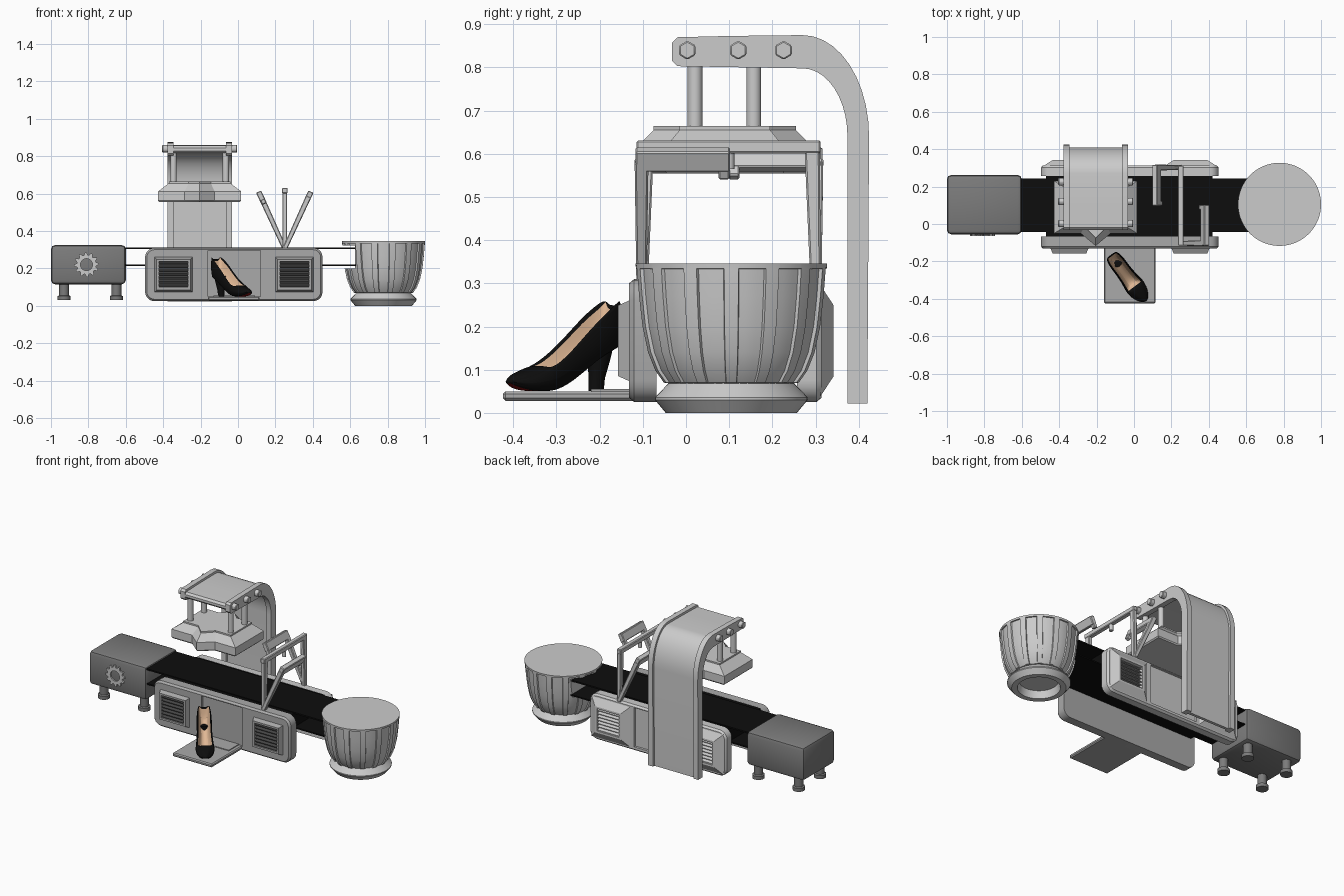
import bpy, bmesh, math
from mathutils import Vector
from math import sin, cos, pi, radians

if "Cube" in bpy.data.objects:
    bpy.data.objects.remove(bpy.data.objects["Cube"])


def mat(name, r, g, b):
    m = bpy.data.materials.new(name)
    m.diffuse_color = (r, g, b, 1)
    m.use_nodes = True
    m.node_tree.nodes["Principled BSDF"].inputs["Base Color"].default_value = m.diffuse_color
    return m


BLACK = mat("black", .004, .004, .004)
DARK = mat("dark_grey", .2, .2, .2)
MID = mat("mid_grey", .4, .4, .4)
VENT = mat("vent_dark", .06, .06, .06)
RED = mat("red", .25, .005, .005)
TAN = mat("tan", .75, .48, .3)


def loft(name, rings, m=None, loop=False, caps=True, bevel=0, segs=2):
    """Bridge equal-length vertex rings into one mesh object."""
    bm = bmesh.new()
    vs = [[bm.verts.new(p) for p in r] for r in rings]
    n = len(vs[0])
    for a, b in zip(vs, vs[1:] + (vs[:1] if loop else [])):
        for i in range(n):
            bm.faces.new((a[i], a[(i + 1) % n], b[(i + 1) % n], b[i]))
    if caps and not loop:
        bm.faces.new(vs[0])
        bm.faces.new(vs[-1])
    bmesh.ops.recalc_face_normals(bm, faces=bm.faces)
    if bevel:
        bmesh.ops.bevel(bm, geom=bm.edges[:], offset=bevel, segments=segs, affect='EDGES', profile=.5)
    me = bpy.data.meshes.new(name)
    bm.to_mesh(me)
    bm.free()
    ob = bpy.data.objects.new(name, me)
    bpy.context.collection.objects.link(ob)
    if m:
        me.materials.append(m)
    return ob


def rect(x0, x1, y0, y1):
    return [(x0, y0), (x1, y0), (x1, y1), (x0, y1)]


def box(name, x0, x1, y0, y1, z0, z1, m=None, bevel=0, segs=2):
    return loft(name, [[(x, y, z) for x, y in rect(x0, x1, y0, y1)] for z in (z0, z1)], m, bevel=bevel, segs=segs)


def circle(r, n, a0=0):
    return [(r * cos(a0 + 2 * pi * i / n), r * sin(a0 + 2 * pi * i / n)) for i in range(n)]


def lathe(name, x, y, prof, n=32, m=None):
    return loft(name, [[(x + a, y + b, z) for a, b in circle(r, n)] for r, z in prof], m)


def beam(name, p, q, w0, d0, w1=None, d1=None):
    """Rectangular bar from p to q."""
    p, q = Vector(p), Vector(q)
    rot = (q - p).to_track_quat('Z', 'Y')
    return loft(name, [[c + rot @ Vector((sx * w / 2, sy * d / 2, 0)) for sx, sy in rect(-1, 1, -1, 1)]
                       for c, w, d in ((p, w0, d0), (q, w1 or w0, d1 or d0))], bevel=.004, segs=1)


def cut(ob, cutter):
    mod = ob.modifiers.new("cut", 'BOOLEAN')
    mod.operation, mod.object, mod.solver = 'DIFFERENCE', cutter, 'EXACT'
    bpy.context.view_layer.objects.active = ob
    bpy.ops.object.modifier_apply(modifier=mod.name)
    bpy.data.objects.remove(cutter)


# motor box with feet and gear
box("motor_box", -1, -.6, -.055, .262, .115, .325, DARK, .022)
for x in (-.93, -.65):
    for y in (0, .21):
        lathe("motor_foot", x, y, [(.035, .03), (.035, .052), (.026, .056), (.026, .125)], 20, DARK)
gear = [.066 if i % 4 < 2 else .052 for i in range(48)]
unit = circle(1, 48)
loft("gear", [[(-.81 + x * (g if big else .032), y0, .22 + z * (g if big else .032)) for (x, z), g in zip(unit, gear)]
              for big, y0 in ((1, -.05), (1, -.064), (0, -.064), (0, -.05))], loop=True)

# belt strands and the bed between the side panels
box("belt_top", -.62, .63, -.042, .243, .304, .313, BLACK)
box("belt_bottom", -.62, .63, -.042, .243, .213, .221, BLACK)
box("belt_bed", -.47, .42, -.068, .257, .214, .309, BLACK)


# side panels, each with a pocket and two vents
def rounded(x0, x1, z0, z1, r):
    return [(cx + r * cos(a), cz + r * sin(a)) for cx, cz, q in
            ((x1 - r, z1 - r, 0), (x0 + r, z1 - r, 1), (x0 + r, z0 + r, 2), (x1 - r, z0 + r, 3))
            for a in [(q + k / 5) * pi / 2 for k in range(6)]]


def panel(name, inner, outer, s, pocket, vent, m):
    edge = outer - s * .012
    ob = loft(name, [[(x, y, z) for x, z in rounded(-.497 + i, .452 - i, .025 + i, .31 - i, .05 - i)]
                     for y, i in ((inner, 0), (edge, 0), (outer, .01))], m)
    ys = sorted((outer - s * .014, outer + s * .05))
    cut(ob, box("cutter", pocket[0], pocket[1], *ys, .05, .295))
    base, top, depth = vent
    for cx in (-.345, .302):
        prof = [(base, -.002), (top, depth), (top - .012, depth), (top - .014, .001)]
        loft("vent_frame", [[(cx + h * a, outer + s * d, .167 + (h - .008) * b) for a, b in rect(-1, 1, -1, 1)]
                            for h, d in prof], m, loop=True)
        h = top - .012
        ys = sorted((outer - s * .002, outer + s * .003))
        box("vent_back", cx - h, cx + h, *ys, .167 - h, .167 + h, VENT)
        for k in range(7):
            z = .167 + (k - 3) * h / 3.8
            ys = (outer, outer + s * depth * .8)
            loft("vent_slat", [[(x, ys[0], z), (x, ys[1], z - .007), (x, ys[1], z - .003), (x, ys[0], z + .006)]
                               for x in (cx - h, cx + h)], VENT if s < 0 else None)


panel("front_panel", -.068, -.132, -1, (-.16, .12), (.102, .09, .025), MID)
panel("back_panel", .257, .314, 1, (-.19, .14), (.136, .09, .028), None)

# display tray
box("tray", -.16, .115, -.424, -.1, .028, .05, MID, .006, 1)
box("tray_step", -.13, .09, -.22, -.12, .045, .055, MID)

# ribbed bowl with belt slot
CX, CY = .778, .105
pts = [(2 * pi * k / 14 + a, f) for k in range(14)
       for a, f in ((-.085, 0), (-.075, 1), (0, 1), (.075, 1), (.085, 0), (.16, 0), (.225, 0), (.29, 0))]
prof = [(.143, .068, 0), (.15, .07, 1), (.17, .098, 1), (.187, .14, 1), (.2, .2, 1), (.208, .27, 1),
        (.213, .333, 1), (.221, .334, 0), (.222, .346, 0)]
bowl = loft("bowl", [[(CX + (r + .008 * f * k) * cos(a), CY + (r + .008 * f * k) * sin(a), z) for a, f in pts]
                     for r, z, k in prof])
cut(bowl, box("cutter", .5, .625, -.05, .255, .2, .322))
lathe("bowl_base", CX, CY, [(.11, .045), (.12, 0), (.152, 0), (.177, .03), (.177, .036), (.142, .072)], 48)


# overhead arm: two flanges with a thinner web between
def arm_profile(i):
    arc = [k * pi / 20 for k in range(11)]
    outer = [(.27 + (.154 - i) * sin(a), .64 + (.235 - i) * cos(a)) for a in arc]
    inner = [(.27 + (.104 + i) * cos(a), .64 + (.158 + i) * sin(a)) for a in arc]
    return ([(-.02, .87 - i), (.1, .873 - i)] + outer + [(.42 - i, .022), (.374 + i, .022)] + inner
            + [(-.02, .803 + i), (-.032, .815 + i), (-.032, .858 - i)])


def arm_part(name, x0, x1, i):
    loft(name, [[(x, y, z) for y, z in arm_profile(i)] for x in (x0, x1)])


arm_part("arm_flange_left", -.378, -.345, 0)
arm_part("arm_flange_right", -.065, -.032, 0)
arm_part("arm_web", -.35, -.06, .014)
for y in (.003, .121, .226):
    for x0, x1 in ((-.405, -.37), (-.04, -.005)):
        loft("hex_bolt", [[(x, y + a, .84 + b) for a, b in circle(.022, 6, pi / 6)] for x in (x0, x1)],
             bevel=.003, segs=1)

# press head with wedge on front and back, hung on four pistons
def head_ring(w, d, t, b, z):
    half = [(-w, -d), (-b, -d), (0, -t), (b, -d), (w, -d)]
    return [(-.205 + x, .09 + y, z) for x, y in half + [(-x, -y) for x, y in half]]


loft("press_head", [head_ring(.215, .135, .2, .075, .555), head_ring(.222, .14, .207, .08, .562),
                    head_ring(.222, .14, .207, .08, .612), head_ring(.165, .105, .165, .06, .655),
                    head_ring(.165, .105, .165, .06, .664), head_ring(.15, .095, .15, .05, .664)])
for x in (-.345, -.065):
    for y in (.021, .157):
        lathe("piston", x, y, [(.017, .655), (.017, .82)], 20)

# fanned gripper arms: one full hoop and two mirrored half arms
for y in (-.1, .3):
    s = 1 if y < .1 else -1
    beam("hoop_leg", (.25, y, .3), (.25, y + s * .008, .625), .024, .024, .026, .036)
beam("hoop_bar", (.25, -.115, .616), (.25, .312, .616), .03, .03)
lathe("hoop_peg", .25, .1, [(.012, .565), (.012, .61)], 16)
for s, yl in ((1, -.103), (-1, .302)):
    ye = yl + s * .205
    beam("side_leg", (.25, yl, .305), (.25 + s * .128, yl, .585), .024, .024, .032, .03)
    bar = beam("side_bar", (0, yl - s * .014, 0), (0, ye, 0), .03, .052)
    bar.location = (.25 + s * .129, 0, .587)
    bar.rotation_euler = (0, s * radians(25), 0)
    beam("side_hook", (.25 + s * .13, ye - s * .014, .59), (.25 + s * .108, ye - s * .014, .545), .026, .026)

# high-heeled shoe: local t runs heel to toe
U, ORG = Vector((.6, -.8)), Vector((-.118, -.17))
V = Vector((.8, .6))


def shoe_pt(t, v, z):
    p = ORG + U * t + V * v
    return (p.x, p.y, z)


# stations: along, half width, sole z, rim z, inner z
stations = [(-.008, .024, .155, .25, .252), (.0, .034, .15, .263, .252), (.012, .04, .146, .258, .165),
            (.05, .045, .13, .232, .147), (.1, .043, .096, .188, .112), (.15, .047, .064, .143, .077),
            (.19, .053, .051, .116, .066), (.204, .054, .05, .11, .102), (.215, .054, .05, .104, .113),
            (.25, .048, .05, .088, .103), (.282, .032, .058, .08, .092), (.304, .012, .068, .074, .082)]
rings = []
for t, w, zb, zt, zi in stations:
    zm = zb + .45 * (zt - zb)
    side = [(.72 * w, zb), (.8 * w, zb + .006), (1.05 * w, zm), (.92 * w, zt), (.78 * w, zt - .002 if zi > zt else zt),
            (.55 * w, zi)]
    rings.append([shoe_pt(t, v, z) for v, z in side] + [shoe_pt(t, -v, z) for v, z in reversed(side)])
shoe = loft("shoe_upper", rings, BLACK)
shoe.data.materials.append(RED)
shoe.data.materials.append(TAN)
for f in shoe.data.polygons:
    seg, i = divmod(f.index, 12)
    if seg < len(rings) - 1:
        if i == 11:
            f.material_index = 1
        elif i in (4, 5, 6) and 1 <= seg < 7:
            f.material_index = 2
sub = shoe.modifiers.new("smooth", 'SUBSURF')
sub.levels = sub.render_levels = 2
loft("shoe_heel", [[shoe_pt(t + a, b * .9, z) for a, b in circle(r, 16)]
                   for t, r, z in ((.048, .019, .051), (.046, .02, .08), (.04, .027, .12), (.036, .034, .16))], BLACK)

# smooth shading with sharp edges kept
bpy.ops.object.select_all(action='DESELECT')
for ob in bpy.context.scene.objects:
    ob.select_set(True)
bpy.context.view_layer.objects.active = bowl
bpy.ops.object.shade_smooth_by_angle(angle=radians(32))
for f in shoe.data.polygons:
    f.use_smooth = True
